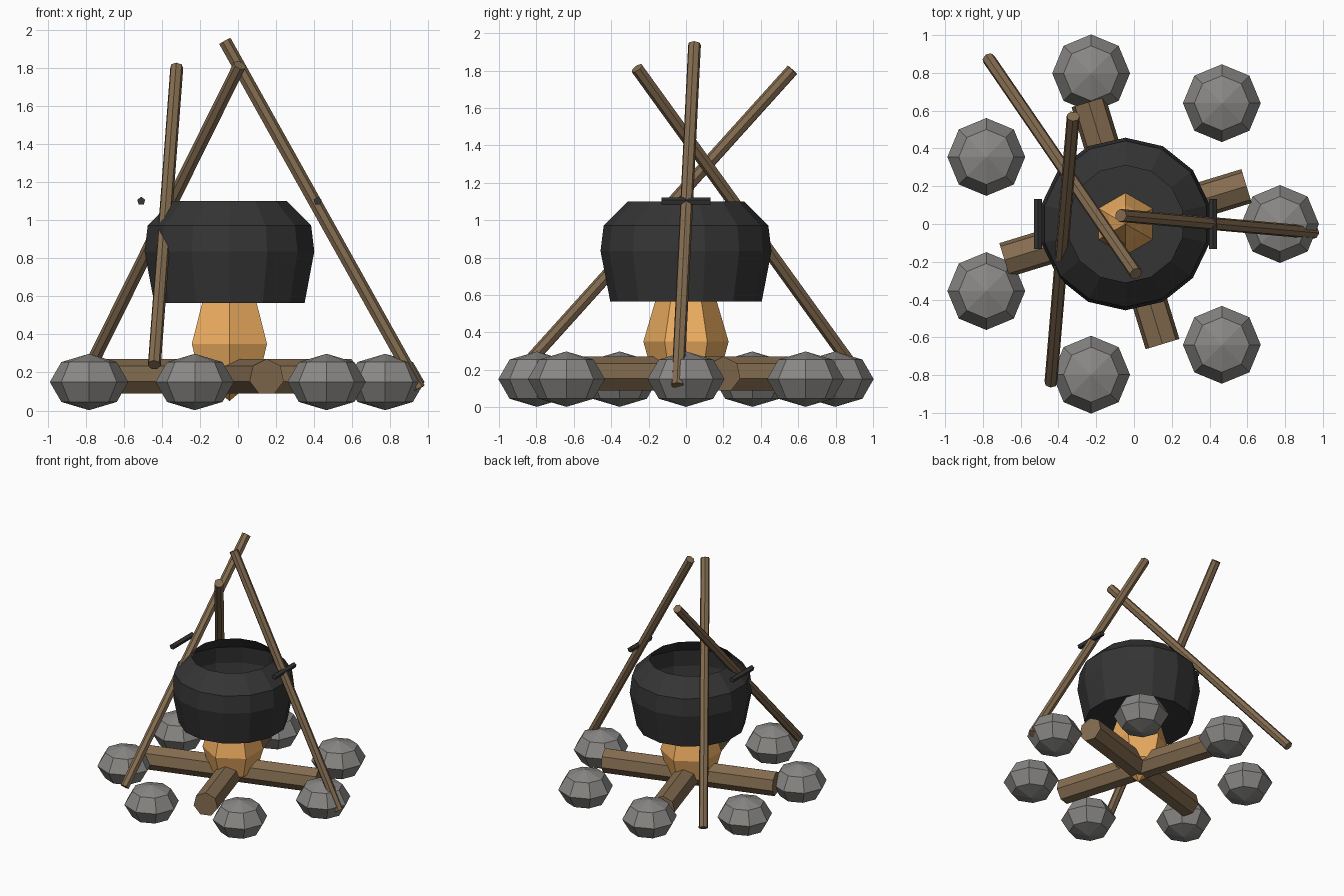
import bpy, bmesh, math
from mathutils import Vector

if "Cube" in bpy.data.objects:
    bpy.data.objects.remove(bpy.data.objects["Cube"])

CX = -0.045  # centre axis of the fire


def material(name, rgb):
    m = bpy.data.materials.new(name)
    m.diffuse_color = (*rgb, 1)
    m.use_nodes = True
    m.node_tree.nodes["Principled BSDF"].inputs["Base Color"].default_value = m.diffuse_color
    return m


WOOD = material("wood", (0.23, 0.15, 0.08))
FLAME = material("flame", (0.85, 0.42, 0.12))
IRON = material("iron", (0.035, 0.035, 0.035))
STONE = material("stone", (0.25, 0.245, 0.235))


def rod(name, a, b, radius, sides, mat):
    a, b = Vector(a), Vector(b)
    d = b - a
    bpy.ops.mesh.primitive_cylinder_add(vertices=sides, radius=radius, depth=d.length,
                                        location=(a + b) / 2)
    ob = bpy.context.object
    ob.rotation_euler = d.to_track_quat('Z', 'Y').to_euler()
    ob.name = name
    ob.data.materials.append(mat)
    return ob


def lathe(name, profile, sides, mat):
    # revolve (radius, z) points, first vertex column on +y
    bm = bmesh.new()
    verts = [bm.verts.new((0, r, z)) for r, z in profile]
    edges = [bm.edges.new(p) for p in zip(verts, verts[1:])]
    bmesh.ops.spin(bm, geom=verts + edges, cent=(0, 0, 0), axis=(0, 0, 1),
                   angle=math.tau, steps=sides, use_duplicate=False)
    bmesh.ops.remove_doubles(bm, verts=bm.verts, dist=1e-4)
    bmesh.ops.recalc_face_normals(bm, faces=bm.faces)
    me = bpy.data.meshes.new(name)
    bm.to_mesh(me)
    bm.free()
    me.materials.append(mat)
    ob = bpy.data.objects.new(name, me)
    ob.location.x = CX
    bpy.context.collection.objects.link(ob)
    return ob


# ring of stones
for i in range(7):
    t = math.tau * i / 7
    bpy.ops.mesh.primitive_uv_sphere_add(
        segments=8, ring_count=4, radius=1,
        location=(CX + 0.818 * math.cos(t), 0.818 * math.sin(t), 0.15))
    ob = bpy.context.object
    ob.name = f"stone_{i + 1}"
    ob.scale = (0.206, 0.206, 0.148)
    ob.data.materials.append(STONE)

# crossed logs
for i, deg in enumerate((17, -73)):
    d = Vector((math.cos(math.radians(deg)), math.sin(math.radians(deg)), 0)) * 0.67
    c = Vector((CX, 0.005, 0.175))
    rod(f"log_{i + 1}", c - d, c + d, 0.096, 7, WOOD)

# flame, rising through the pot floor
lathe("flame", [(0, 0.05), (0.18, 0.18), (0.228, 0.35), (0.165, 0.565),
                (0.10, 0.75), (0, 0.92)], 6, FLAME)

# open cooking pot
lathe("pot", [(0, 0.565), (0.405, 0.565), (0.457, 0.835), (0.44, 0.972),
              (0.31, 1.10)], 14, IRON)

# pot handles
for side, s in (("left", -1), ("right", 1)):
    x = CX + s * 0.463
    rod(f"handle_{side}", (x, -0.132, 1.10), (x, 0.132, 1.10), 0.022, 5, IRON)

# leaning tripod poles
POLES = [((0.95, -0.045, 0.115), (-0.07, 0.045, 1.94)),
         ((-0.44, -0.84, 0.24), (-0.322, 0.57, 1.803)),
         ((-0.77, 0.875, 0.24), (0.01, -0.262, 1.813))]
for i, (a, b) in enumerate(POLES):
    rod(f"tripod_pole_{i + 1}", a, b, 0.035, 7, WOOD)
